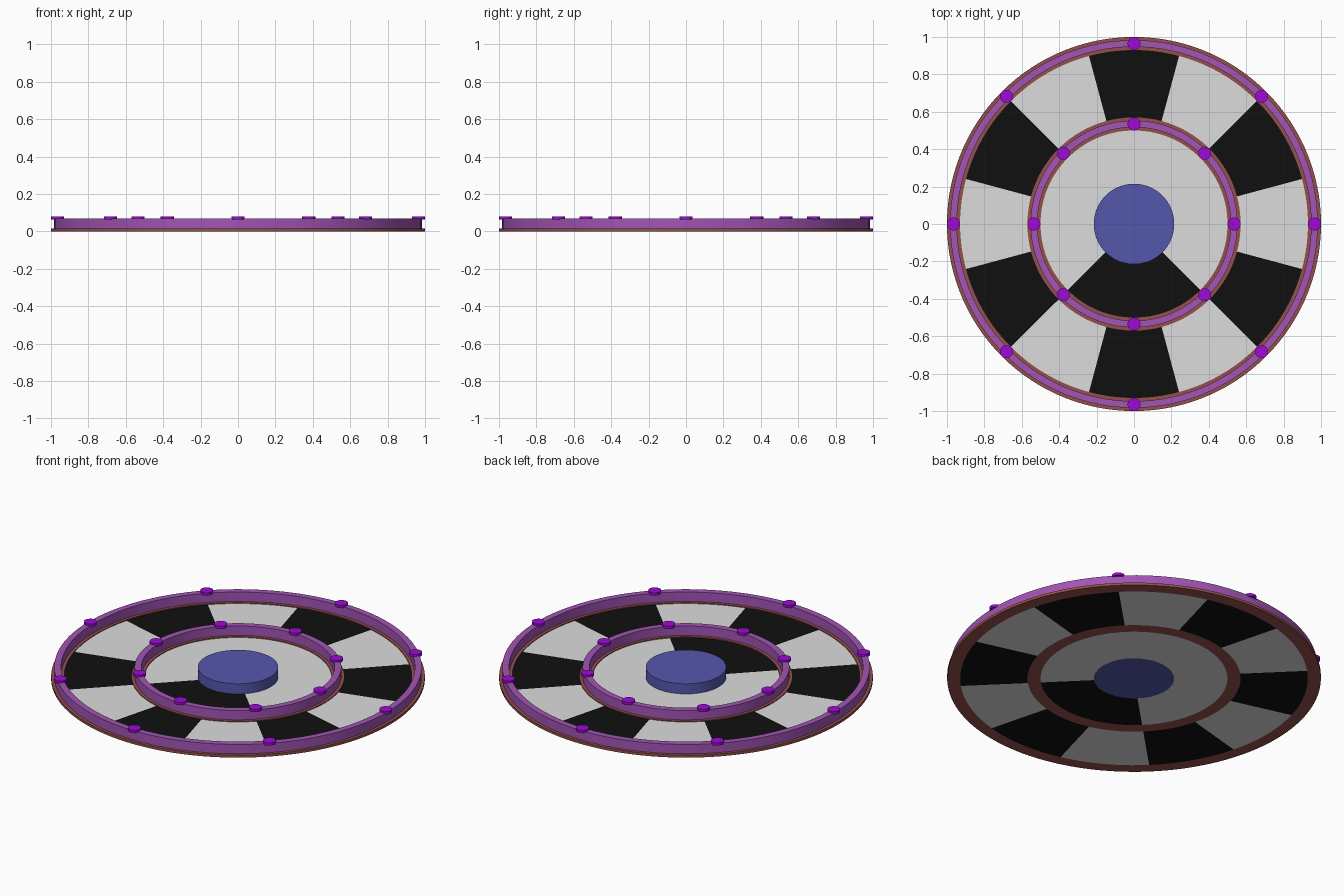
import bpy, bmesh, math

if "Cube" in bpy.data.objects:
    bpy.data.objects.remove(bpy.data.objects["Cube"])


def mat(name, rgb):
    m = bpy.data.materials.new(name)
    m.diffuse_color = (*rgb, 1)
    m.use_nodes = True
    m.node_tree.nodes["Principled BSDF"].inputs["Base Color"].default_value = m.diffuse_color
    return m


WHITE = mat("pale grey", (0.72, 0.72, 0.72))
BLACK = mat("black", (0.005, 0.005, 0.005))
PURPLE = mat("dull purple", (0.36, 0.09, 0.46))
VIOLET = mat("bright violet", (0.34, 0.003, 0.67))
BROWN = mat("red brown", (0.30, 0.08, 0.07))
BLUE = mat("slate blue", (0.09, 0.095, 0.42))


def finish(bm, name, material):
    bmesh.ops.recalc_face_normals(bm, faces=bm.faces)
    me = bpy.data.meshes.new(name)
    bm.to_mesh(me)
    bm.free()
    me.materials.append(material)
    ob = bpy.data.objects.new(name, me)
    bpy.context.collection.objects.link(ob)
    bpy.context.view_layer.objects.active = ob
    ob.select_set(True)
    bpy.ops.object.shade_smooth_by_angle(angle=math.radians(30))
    ob.select_set(False)
    return ob


def ring(name, r0, r1, z0, z1, material, a0=0, a1=360):
    """Rectangular section swept around z from angle a0 to a1 (degrees)."""
    bm = bmesh.new()
    full = a1 - a0 >= 360
    n = round((a1 - a0) / 3)
    loops = []
    for i in range(n if full else n + 1):
        a = math.radians(a0 + (a1 - a0) * i / n)
        c, s = math.cos(a), math.sin(a)
        loops.append([bm.verts.new((r * c, r * s, z))
                      for r, z in ((r0, z0), (r1, z0), (r1, z1), (r0, z1))])
    for i in range(n):
        p, q = loops[i], loops[(i + 1) % len(loops)]
        for k in range(4):
            j = (k + 1) % 4
            bm.faces.new((p[k], p[j], q[j], q[k]))
    if not full:
        bm.faces.new(loops[0])
        bm.faces.new(loops[-1])
    return finish(bm, name, material)


def disc(name, x, y, r, z0, z1, material, sides):
    bm = bmesh.new()
    bmesh.ops.create_cone(bm, cap_ends=True, segments=sides,
                          radius1=r, radius2=r, depth=z1 - z0)
    bmesh.ops.translate(bm, verts=bm.verts, vec=(x, y, (z0 + z1) / 2))
    return finish(bm, name, material)


# Outer and inner rails: brown base strip, purple wall, eight studs each
for label, rc in (("outer", 0.965), ("inner", 0.535)):
    ring(label + "_base_strip", rc - 0.035, rc + 0.035, 0, 0.015, BROWN)
    ring(label + "_rail", rc - 0.018, rc + 0.018, 0.012, 0.07, PURPLE)
    for i in range(8):
        a = math.radians(45 * i)
        disc(f"{label}_stud_{i + 1}", rc * math.cos(a), rc * math.sin(a),
             0.035, 0.064, 0.08, VIOLET, 16)

# Outer floor: twelve alternating sectors
for i in range(12):
    ring(f"outer_floor_{i + 1}", 0.57, 0.93, 0, 0.01,
         BLACK if i % 2 == 0 else WHITE, 15 + 30 * i, 45 + 30 * i)

# Inner floor: one black quarter at the front, the rest pale
ring("inner_floor_dark", 0.213, 0.50, 0, 0.01, BLACK, 225, 315)
ring("inner_floor_pale", 0.213, 0.50, 0, 0.01, WHITE, -45, 225)

# Centre hub
disc("hub", 0, 0, 0.215, 0, 0.07, BLUE, 96)
